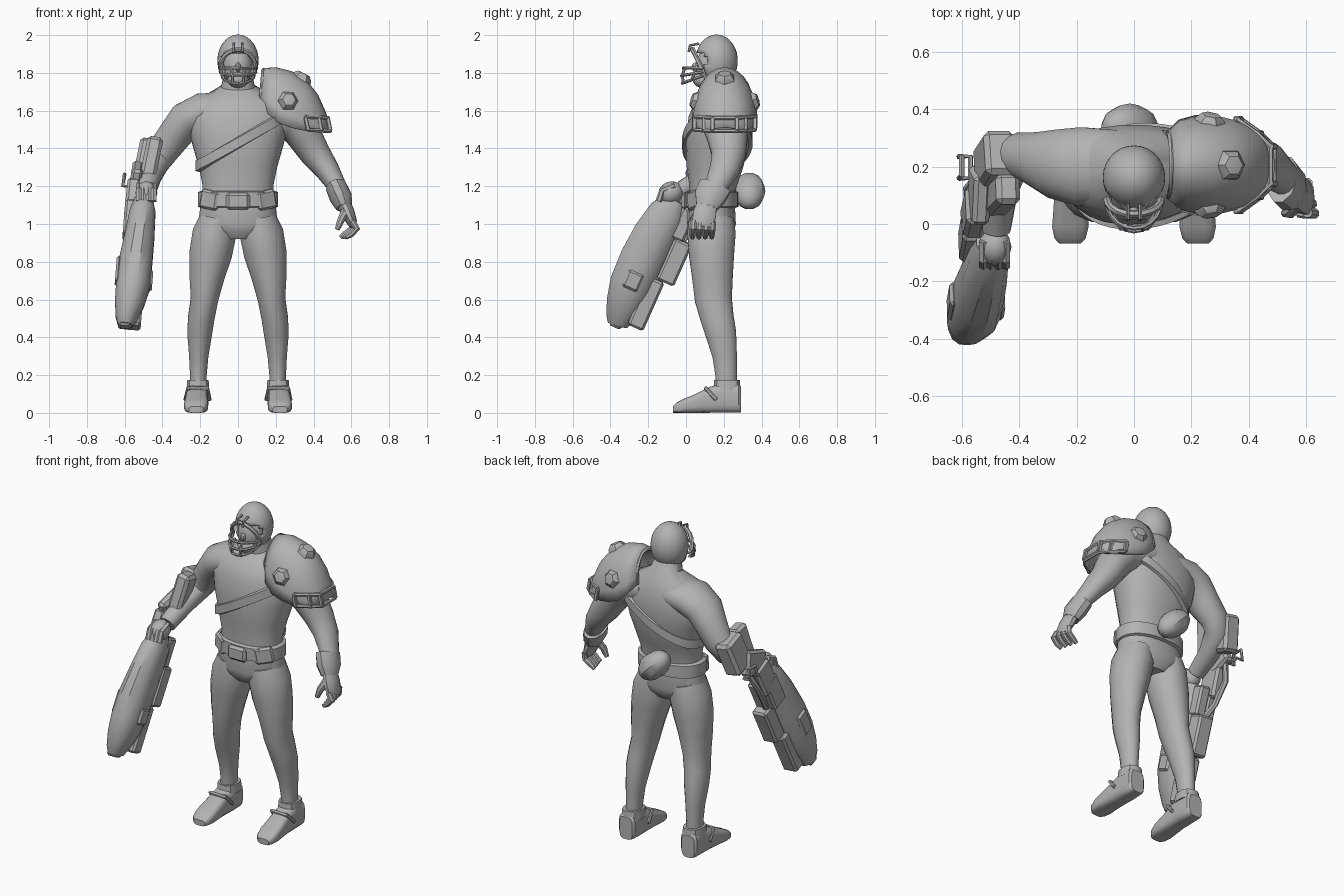
import bpy, bmesh, math
from mathutils import Vector

grey = bpy.data.materials.new("plain_grey")
grey.diffuse_color = (0.45, 0.45, 0.45, 1)


def finish(name, bm):
    bmesh.ops.recalc_face_normals(bm, faces=bm.faces[:])
    me = bpy.data.meshes.new(name)
    bm.to_mesh(me)
    bm.free()
    ob = bpy.data.objects.new(name, me)
    me.materials.append(grey)
    bpy.context.collection.objects.link(ob)
    return ob


def skin(name, rings, closed=True, caps=True, loop=False):
    """Bridge equal-length rings of points."""
    bm = bmesh.new()
    vs = [[bm.verts.new(p) for p in r] for r in rings]
    n = len(vs[0])
    for i in range(len(vs) if loop else len(vs) - 1):
        a, b = vs[i], vs[(i + 1) % len(vs)]
        for j in range(n if closed else n - 1):
            k = (j + 1) % n
            bm.faces.new((a[j], a[k], b[k], b[j]))
    if caps and not loop:
        bm.faces.new(vs[0])
        bm.faces.new(vs[-1])
    return finish(name, bm)


def power(v, e):
    return math.copysign(abs(v) ** e, v)


def tube(name, pts, n=12, ref=(1, 0, 0), e=1.0, loop=False, axis=None):
    """Sweep an ellipse along (x, y, z, radius along ref, other radius)."""
    P = [Vector(p[:3]) for p in pts]
    rings = []
    for i, p in enumerate(pts):
        if axis:
            t = Vector(axis)
        elif loop:
            t = P[(i + 1) % len(P)] - P[i - 1]
        else:
            t = P[min(i + 1, len(P) - 1)] - P[max(i - 1, 0)]
        t.normalize()
        s = Vector(ref)
        s = (s - t * s.dot(t)).normalized()
        o = t.cross(s)
        ra, rb = p[3], p[-1]
        rings.append([P[i] + s * ra * power(math.cos(a), e) + o * rb * power(math.sin(a), e)
                      for a in (2 * math.pi * (k + .5) / n for k in range(n))])
    return skin(name, rings, loop=loop)


def bar(name, pts, r, ref=(0.31, 0.17, 0.93), loop=False):
    return tube(name, [(*p, r) for p in pts], 6, ref, loop=loop)


def box(name, c, size, rot=(0, 0, 0), bev=0.012):
    bm = bmesh.new()
    bmesh.ops.create_cube(bm, size=1)
    bmesh.ops.scale(bm, vec=size, verts=bm.verts)
    bmesh.ops.bevel(bm, geom=bm.edges[:], offset=bev, segments=1, affect='EDGES')
    ob = finish(name, bm)
    ob.location, ob.rotation_euler = c, rot
    return ob


def ball(name, c, s, rot=(0, 0, 0), u=16, v=10):
    bm = bmesh.new()
    bmesh.ops.create_uvsphere(bm, u_segments=u, v_segments=v, radius=1)
    bmesh.ops.scale(bm, vec=s, verts=bm.verts)
    ob = finish(name, bm)
    ob.location, ob.rotation_euler = c, rot
    return ob


# Torso: height, centre y, half width, half depth
TORSO = [(.92, .135, .09, .09), (.96, .135, .17, .12), (1.0, .135, .213, .13), (1.1, .135, .20, .125),
         (1.2, .14, .188, .125), (1.3, .15, .208, .15), (1.43, .165, .245, .17), (1.55, .18, .27, .168),
         (1.62, .19, .25, .148), (1.68, .20, .18, .12), (1.73, .19, .09, .085), (1.8, .17, .07, .07)]


def torso_at(z):
    for a, b in zip(TORSO, TORSO[1:]):
        if a[0] <= z <= b[0]:
            f = (z - a[0]) / (b[0] - a[0])
            return [u + (w - u) * f for u, w in zip(a, b)][1:]


def band(name, mid, slope, half, thick, n=40):
    """Strap wrapped round the torso on a tilted plane."""
    rings = []
    for k in range(n):
        t = 2 * math.pi * k / n
        z = mid
        for _ in range(8):
            cy, rx, ry = torso_at(z)
            x = rx * power(math.cos(t), .88)
            z = mid + slope * x
        y = ry * power(math.sin(t), .88)
        d = Vector((x / rx ** 2, y / ry ** 2, 0)).normalized()
        base = Vector((x, cy + y, z))
        rings.append([base + d * o + Vector((0, 0, h)) for o, h in
                      ((-.01, -half), (thick, -half * .8), (thick, half * .8), (-.01, half))])
    return skin(name, rings, loop=True)


tube("torso", [(0, cy, z, rx, ry) for z, cy, rx, ry in TORSO], 24, e=.88)
band("chest_strap", 1.43, .58, .034, .016)
band("belt", 1.13, 0, .048, .016)
# Belt buckle, hip pads and back pouch
box("buckle", (0, -.008, 1.12), (.125, .03, .088), bev=.014)
for s in (-1, 1):
    box("hip_pad", (s * .15, .045, 1.128), (.11, .035, .1), (0, s * -.18, s * .55), .012)
ball("back_pouch", (-.015, .335, 1.175), (.078, .085, .118), (0, -.8, 0), 10, 8)

# Legs and shoes
for s in (-1, 1):
    tube("leg", [(s * x, y, z, rx, ry) for x, y, z, rx, ry in [
        (.11, .135, 1.03, .095, .12), (.125, .135, .95, .118, .13), (.145, .135, .84, .115, .122),
        (.165, .14, .72, .095, .11), (.178, .145, .6, .074, .10), (.195, .165, .5, .071, .09),
        (.203, .185, .42, .067, .083), (.208, .205, .3, .052, .066), (.21, .212, .2, .045, .058),
        (.212, .212, .1, .045, .058)]], 16)
    tube("shoe", [(s * x, y, h / 2, w, h / 2) for x, y, h, w in [
        (.216, .29, .14, .045), (.216, .278, .155, .056), (.215, .2, .158, .06), (.217, .13, .14, .058),
        (.22, .06, .105, .061), (.222, -.01, .075, .064), (.223, -.05, .055, .055),
        (.223, -.068, .035, .038)]], 16, e=.55, axis=(0, 1, 0))
    tube("ankle_cuff", [(s * .212, .217, .12, .062, .074), (s * .212, .217, .175, .058, .07)], 12,
         e=.8, axis=(0, 0, 1))
    bar("shoe_strap", [(s * .214 - .064, .16, .07), (s * .214 - .054, .105, .13),
                       (s * .214 + .054, .105, .13), (s * .214 + .064, .16, .07)], .011)

# Arms
tube("left_arm", [(.1, .2, 1.60, .13, .09), (.29, .205, 1.55, .13, .11), (.355, .22, 1.46, .11, .095),
                  (.41, .225, 1.37, .092, .082), (.47, .205, 1.29, .08, .066), (.525, .16, 1.2, .062, .05),
                  (.55, .13, 1.13, .055, .045)], 16, (0, 1, 0))
tube("right_arm", [(-.06, .2, 1.61, .13, .09), (-.19, .2, 1.595, .14, .1), (-.275, .21, 1.55, .122, .1),
                   (-.335, .225, 1.47, .098, .092), (-.395, .24, 1.39, .08, .085), (-.44, .22, 1.33, .075, .08),
                   (-.47, .11, 1.25, .06, .065), (-.48, -.02, 1.18, .05, .05)], 16, (0, 1, 0))
# Open glove: cuff, palm, fingers, thumb
tube("glove_cuff", [(.518, .155, 1.2, .09, .056), (.545, .125, 1.14, .085, .06),
                    (.562, .11, 1.09, .06, .045)], 10, (0, 1, 0))
tube("palm", [(.555, .115, 1.12, .05, .038), (.582, .1, 1.06, .064, .036), (.603, .092, 1.01, .062, .028),
              (.61, .09, .985, .048, .018)], 10, (0, 1, 0))
for i in range(4):
    y = .04 + .034 * i
    tube("finger", [(.605, y, 1.015, .019), (.628 - .008 * i, y - .003, .975, .019),
                    (.6 - .012 * i, y - .006, .945, .017), (.572 - .01 * i, y - .006, .928, .012)], 8, (0, 1, 0))
tube("thumb", [(.57, .07, 1.07, .025), (.545, .04, 1.02, .021), (.525, .038, .97, .014)], 8, (0, 1, 0))

# Shoulder pad: arched sections from neck to outer edge
top = [(.135, 1.815, .11), (.2, 1.82, .15), (.28, 1.80, .165), (.36, 1.75, .163), (.415, 1.68, .148),
       (.455, 1.59, .118), (.48, 1.51, .08)]
low = [(.12, 1.64), (.16, 1.585), (.215, 1.535), (.28, 1.51), (.345, 1.495), (.41, 1.487), (.465, 1.485)]
rings = []
for (tx, tz, w), (lx, lz) in zip(top, low):
    row = []
    for k in range(15):
        a = math.pi * k / 14
        f = math.sin(a) ** .9
        row.append((lx + (tx - lx) * f, .205 - w * math.cos(a), lz + (tz - lz) * f))
    rings.append(row)
pad = skin("shoulder_pad", rings, closed=False, caps=False)
m = pad.modifiers.new("thickness", 'SOLIDIFY')
m.thickness, m.offset = .02, 0
bar("pad_rim", rings[0], .012)
# Raised studs on the pad
for c, d in (((.265, .058, 1.65), (.2, -1, .3)), ((.335, .205, 1.77), (.5, 0, 1)),
             ((.265, .352, 1.65), (.2, 1, .3))):
    c, d = Vector(c), Vector(d).normalized()
    tube("pad_stud", [(*(c + d * h), r) for h, r in ((-.03, .06), (.008, .055), (.03, .035), (.032, .02))],
         6, (0, .3, 1) if d.z < .5 else (0, 1, 0))
# Handle frame round the pad's outer edge
edge = [(.37, -.16), (.44, -.11), (.487, -.065), (.487, .065), (.44, .11), (.37, .16)]
for z, off in ((1.495, 0), (1.565, -.012)):
    bar("pad_frame", [(x + off, .205 + y, z - .05 * (x - .43)) for x, y in edge], .011)
for x, y in edge:
    box("frame_post", (x - .005, .205 + y, 1.53), (.022, .022, .075), (0, -.2, 0), .004)

# Head, helmet and face cage
ball("head", (0, .145, 1.83), (.08, .092, .115))
ball("chin", (0, .09, 1.765), (.055, .055, .045))
ball("nose", (0, .05, 1.83), (.016, .02, .025), u=8, v=6)
bm = bmesh.new()
bmesh.ops.create_uvsphere(bm, u_segments=28, v_segments=20, radius=1)
bmesh.ops.scale(bm, vec=(.106, .109, .135), verts=bm.verts)
bmesh.ops.translate(bm, vec=(0, .162, 1.865), verts=bm.verts)
cut = [f for f in bm.faces if f.calc_center_median().z < 1.775 or
       (f.calc_center_median().y < .105 and f.calc_center_median().z < 1.915)]
bmesh.ops.delete(bm, geom=cut, context='FACES')
helmet = finish("helmet", bm)
m = helmet.modifiers.new("thickness", 'SOLIDIFY')
m.thickness, m.offset = .012, -.5


def arc(w, yf, z, drop=0):
    return [(w * math.sin(a), .09 + (yf - .09) * math.cos(a), z - drop * math.cos(a))
            for a in (math.pi * (k / 10 - .5) for k in range(11))]


bar("brow_arch", [(.095 * math.cos(a), .085 - .05 * math.sin(a), 1.82 + .105 * math.sin(a))
                  for a in (math.pi * k / 10 for k in range(11))], .013)
for w, yf, z, d in ((.098, -.015, 1.825, 0), (.095, -.025, 1.805, .02), (.085, -.02, 1.785, .04)):
    bar("cage_bar", arc(w, yf, z, d), .008)
for s in (-1, 1):
    bar("cage_upright", [(s * .032, -.005, 1.83), (s * .03, -.02, 1.785), (s * .028, -.012, 1.74)], .008)
    bar("cage_side", [(s * .085, .06, 1.85), (s * .09, .05, 1.81), (s * .075, .03, 1.765)], .008)
    bar("helmet_clip", [(s * .022, .07, 1.955), (s * .022, .02, 1.945), (s * .022, .015, 1.91)], .007, (1, 0, 0))

# Cannon: body, muzzle and side panels along the sloped barrel
tube("cannon_body", [(-.5, -.06, 1.13, .05, .06), (-.505, -.1, 1.06, .07, .1), (-.52, -.17, .94, .08, .115),
                     (-.54, -.235, .81, .09, .12), (-.555, -.29, .68, .093, .118),
                     (-.575, -.325, .58, .08, .1), (-.592, -.352, .5, .058, .075),
                     (-.597, -.362, .465, .042, .055)], 12, e=.9)
TILT = -.42
box("muzzle", (-.6, -.368, .475), (.07, .07, .05), (TILT, 0, 0))
for name, c, size in (
        ("under_box", (-.53, -.062, .8), (.1, .1, .24)), ("under_rail", (-.555, -.212, .58), (.1, .09, .28)),
        ("barrel_panel", (-.465, -.28, .7), (.025, .09, .1)), ("barrel_panel", (-.635, -.27, .75), (.025, .09, .15)),
        ("barrel_fin", (-.54, -.355, .76), (.035, .03, .12)), ("rear_block", (-.57, -.04, 1.02), (.07, .12, .2)),
        ("grip_block", (-.5, -.015, 1.0), (.07, .08, .18))):
    box(name, c, size, (TILT, .08, 0))
# Gripping hand
ball("gun_hand", (-.485, -.08, 1.165), (.058, .068, .06), (.4, 0, 0), 12, 8)
for i in range(4):
    x = -.525 + .026 * i
    bar("gun_finger", [(x, -.06, 1.205), (x, -.125, 1.18), (x, -.145, 1.12)], .017, (1, 0, 0))
# Forearm armour and side frame
box("elbow_box", (-.485, .22, 1.33), (.11, .16, .22), (-.3, .2, 0), .018)
box("forearm_box", (-.462, .1, 1.33), (.085, .11, .26), (-.2, .2, 0), .018)
box("forearm_plate", (-.54, .1, 1.24), (.06, .18, .15), (.3, .15, 0), .015)
box("link_block", (-.56, .03, 1.13), (.07, .14, .2), (TILT, .1, 0), .015)
bar("side_frame", [(-.57, .16, 1.2), (-.61, .16, 1.2), (-.6, .17, 1.265), (-.6, .235, 1.265),
                   (-.61, .235, 1.2), (-.57, .235, 1.2)], .01, loop=True)
bar("hose", [(-.53, .18, 1.24), (-.58, .12, 1.1), (-.57, .04, .98), (-.54, -.03, .9)], .018)

# Smooth shading with sharp edges kept
for ob in bpy.context.scene.objects:
    ob.select_set(True)
bpy.context.view_layer.objects.active = pad
bpy.ops.object.shade_smooth_by_angle(angle=math.radians(35))
